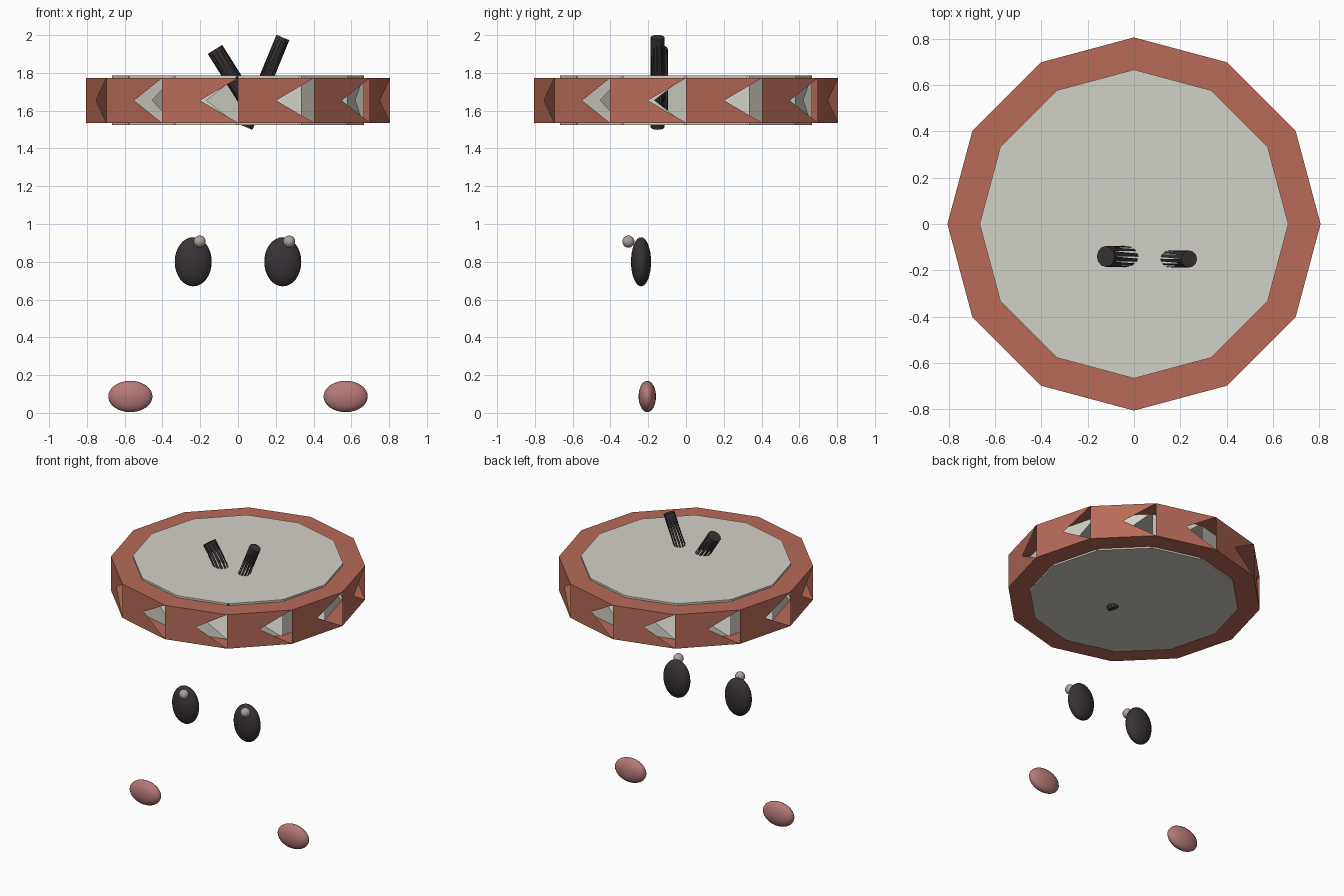
import bpy, bmesh
from math import sin, cos, pi
from mathutils import Vector

if "Cube" in bpy.data.objects:
    bpy.data.objects.remove(bpy.data.objects["Cube"])


def material(name, r, g, b):
    m = bpy.data.materials.new(name)
    m.diffuse_color = (r, g, b, 1)
    m.use_nodes = True
    m.node_tree.nodes["Principled BSDF"].inputs["Base Color"].default_value = m.diffuse_color
    return m


CRUST = material("terracotta", 0.48, 0.145, 0.10)
CREAM = material("cream", 0.65, 0.64, 0.57)
BLACK = material("near_black", 0.04, 0.032, 0.036)
PINK = material("blush", 0.47, 0.19, 0.19)
SHINE = material("shine", 0.40, 0.37, 0.32)


def circle(bm, r, z, n=12):
    return [bm.verts.new((r * cos(2 * pi * i / n), r * sin(2 * pi * i / n), z)) for i in range(n)]


def crossed_wall(bm, low, high):
    # each panel is two overlapping triangles, leaving a triangular opening at one end
    n = len(low)
    for i in range(n):
        j = (i + 1) % n
        bm.faces.new((low[i], high[j], high[i]))
        bm.faces.new((low[i], low[j], high[i]))


def finish(bm, name, mat, loc=(0, 0, 0), tilt=0):
    me = bpy.data.meshes.new(name)
    bm.to_mesh(me)
    bm.free()
    me.materials.append(mat)
    ob = bpy.data.objects.new(name, me)
    ob.location = loc
    ob.rotation_euler = (0, tilt, 0)
    bpy.context.collection.objects.link(ob)
    return ob


def open_panel_cylinder(name, r, h, mat, loc, tilt=0):
    bm = bmesh.new()
    low, high = circle(bm, r, -h / 2), circle(bm, r, h / 2)
    crossed_wall(bm, low, high)
    bm.faces.new(high)
    bm.faces.new(low[::-1])
    return finish(bm, name, mat, loc, tilt)


def ellipsoid(name, loc, radii, mat):
    bm = bmesh.new()
    bmesh.ops.create_uvsphere(bm, u_segments=24, v_segments=16, radius=1)
    bmesh.ops.scale(bm, vec=Vector(radii), verts=bm.verts)
    for f in bm.faces:
        f.smooth = True
    return finish(bm, name, mat, loc)


# outer rim: flat annulus on top and bottom, crossed outer wall
bm = bmesh.new()
low, high = circle(bm, 0.805, 1.536), circle(bm, 0.805, 1.772)
low_in, high_in = circle(bm, 0.664, 1.536), circle(bm, 0.664, 1.772)
crossed_wall(bm, low, high)
for i in range(12):
    j = (i + 1) % 12
    bm.faces.new((high[i], high[j], high_in[j], high_in[i]))
    bm.faces.new((low[j], low[i], low_in[i], low_in[j]))
finish(bm, "rim", CRUST)

# filling disc inside the rim
open_panel_cylinder("filling", 0.666, 0.26, CREAM, (0, 0, 1.655))

# two tilted sticks through the disc
open_panel_cylinder("left_stick", 0.045, 0.44, BLACK, (-0.005, -0.14, 1.738), -0.56)
open_panel_cylinder("right_stick", 0.037, 0.513, BLACK, (0.14, -0.151, 1.75), 0.39)

# face: eyes, highlights and cheeks
for side, s in (("left", -1), ("right", 1)):
    ellipsoid(side + "_eye", (s * 0.237, -0.238, 0.80), (0.098, 0.053, 0.13), BLACK)
    ellipsoid(side + "_eye_highlight", (s * 0.237 + 0.034, -0.305, 0.907), (0.032,) * 3, SHINE)
    ellipsoid(side + "_cheek", (s * 0.57, -0.205, 0.087), (0.117, 0.046, 0.083), PINK)
